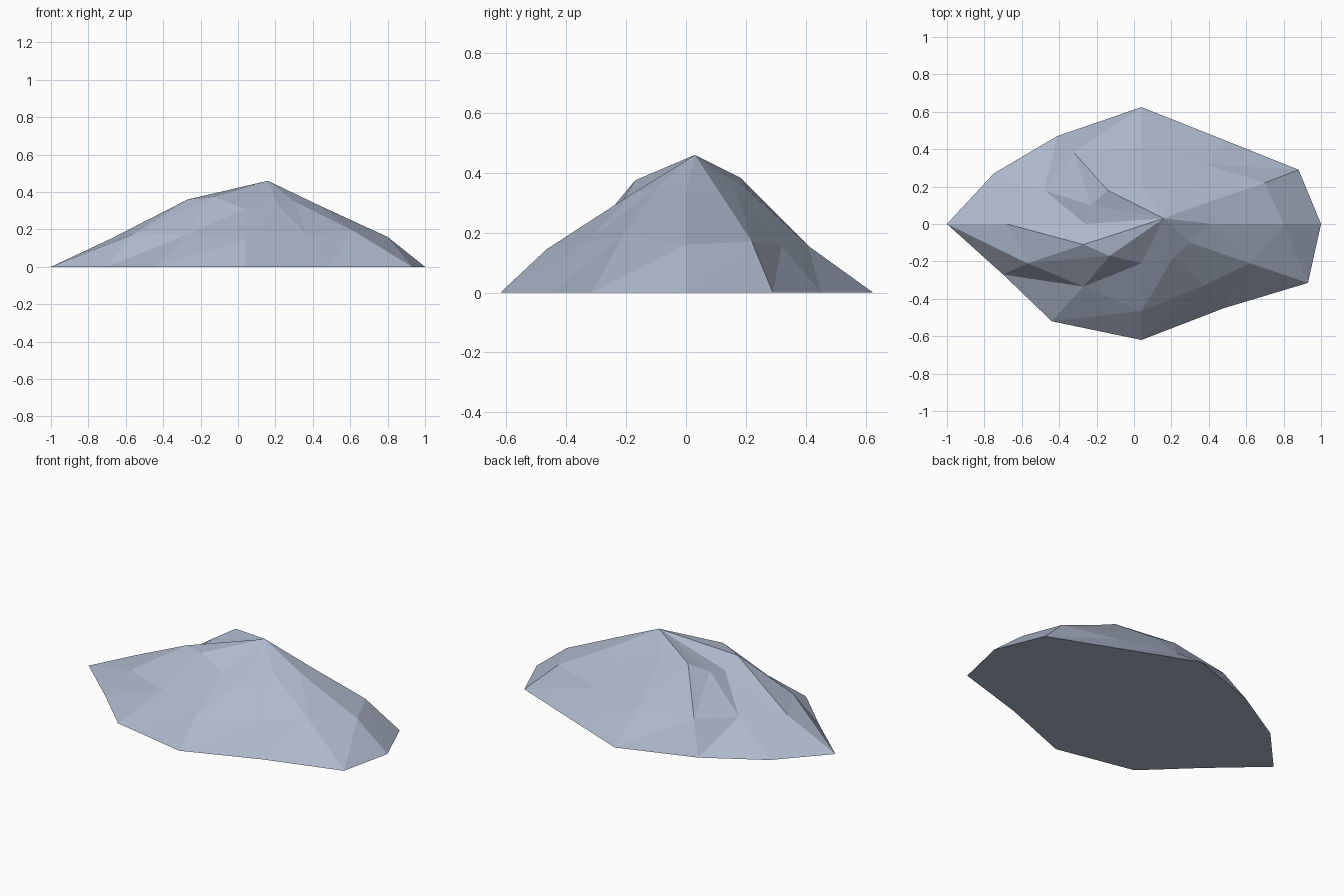
import bpy, bmesh

if "Cube" in bpy.data.objects:
    bpy.data.objects.remove(bpy.data.objects["Cube"])

# One flat stone colour
stone = bpy.data.materials.new("blue_grey_stone")
stone.diffuse_color = (0.42, 0.48, 0.60, 1)
stone.use_nodes = True
stone.node_tree.nodes["Principled BSDF"].inputs["Base Color"].default_value = stone.diffuse_color

# Contour rings, 12 corners each, counter-clockwise from +x
base = [(1, 0), (.88, .29), (.48, .45), (.04, .625), (-.41, .47), (-.75, .27),
        (-1, 0), (-.70, -.27), (-.44, -.52), (.04, -.62), (.48, -.45), (.93, -.315)]
middle = [(.80, 0, .16), (.70, .22, .17), (.38, .32, .155), (.04, .41, .155),
          (-.32, .38, .175), (-.48, .18, .156), (-.68, 0, .15), (-.57, -.21, .17),
          (-.27, -.335, .175), (.04, -.465, .145), (.37, -.33, .17), (.62, -.21, .19)]
upper = [(.42, 0, .335), (.39, .115, .33), (.21, .17, .335), (.04, .20, .35),
         (-.14, .18, .385), (-.23, .10, .335), (-.26, 0, .31), (-.27, -.11, .36),
         (-.13, -.17, .375), (.04, -.21, .31), (.21, -.18, .33), (.30, -.10, .35)]
peak = (.16, .03, .46)

# Skin the rings with triangles, then close the top and the flat underside
bm = bmesh.new()
rings = [[bm.verts.new((*p, 0)) for p in base]]
rings += [[bm.verts.new(p) for p in ring] for ring in (middle, upper)]
top = bm.verts.new(peak)
n = len(base)
for low, high in zip(rings, rings[1:]):
    for i in range(n):
        j = (i + 1) % n
        bm.faces.new((low[i], low[j], high[j]))
        bm.faces.new((low[i], high[j], high[i]))
for i in range(n):
    bm.faces.new((rings[2][i], rings[2][(i + 1) % n], top))
bm.faces.new(list(reversed(rings[0])))
bmesh.ops.recalc_face_normals(bm, faces=bm.faces)

mesh = bpy.data.meshes.new("rock_mound")
bm.to_mesh(mesh)
bm.free()
mesh.materials.append(stone)
bpy.context.collection.objects.link(bpy.data.objects.new("rock_mound", mesh))
